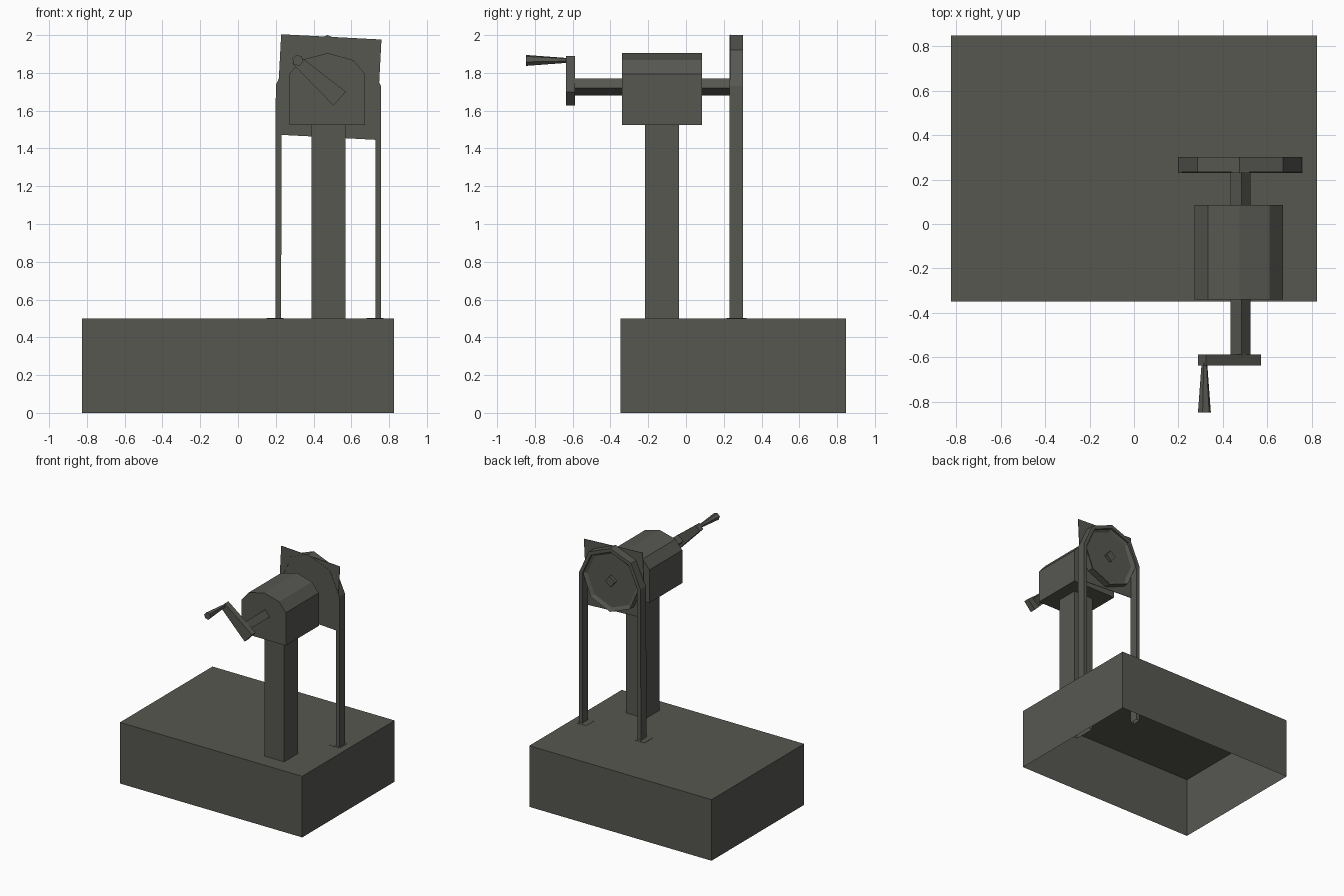
import bpy, bmesh, math
from mathutils import Matrix, Vector

if "Cube" in bpy.data.objects:
    bpy.data.objects.remove(bpy.data.objects["Cube"])

mat = bpy.data.materials.new("dark_grey")
mat.diffuse_color = (0.095, 0.095, 0.083, 1)
mat.use_nodes = True
mat.node_tree.nodes["Principled BSDF"].inputs["Base Color"].default_value = mat.diffuse_color


def finish(name, bm):
    bmesh.ops.recalc_face_normals(bm, faces=bm.faces[:])
    me = bpy.data.meshes.new(name)
    bm.to_mesh(me)
    bm.free()
    me.materials.append(mat)
    ob = bpy.data.objects.new(name, me)
    bpy.context.collection.objects.link(ob)
    return ob


def prism(name, profile, y0, y1, lip=None):
    """Extrude an x-z outline from y0 to y1; lip = (width, depth) recesses the back face."""
    bm = bmesh.new()
    a = [bm.verts.new((x, y0, z)) for x, z in profile]
    b = [bm.verts.new((x, y1, z)) for x, z in profile]
    n = len(profile)
    bm.faces.new(a)
    back = bm.faces.new(b[::-1])
    for i in range(n):
        j = (i + 1) % n
        bm.faces.new((a[j], a[i], b[i], b[j]))
    bm.normal_update()
    if lip:
        bmesh.ops.recalc_face_normals(bm, faces=bm.faces[:])
        bmesh.ops.inset_region(bm, faces=[back], thickness=lip[0])
        bmesh.ops.translate(bm, verts=back.verts[:], vec=(0, -lip[1], 0))
    return finish(name, bm)


def box(name, x0, x1, y0, y1, z0, z1, open_bottom=False):
    bm = bmesh.new()
    m = Matrix.Translation(((x0 + x1) / 2, (y0 + y1) / 2, (z0 + z1) / 2))
    bmesh.ops.create_cube(bm, size=1, matrix=m @ Matrix.Diagonal((x1 - x0, y1 - y0, z1 - z0, 1)))
    ob_bottom = [f for f in bm.faces if f.calc_center_median().z < z0 + 1e-4]
    if open_bottom:
        bmesh.ops.delete(bm, geom=ob_bottom, context='FACES')
    return finish(name, bm)


def ring(r, n, start):
    return [(CX + r * math.cos(math.radians(start) + i * math.tau / n),
             CZ + r * math.sin(math.radians(start) + i * math.tau / n)) for i in range(n)]


CX, CZ = 0.48, 1.725  # axle centre

# base box, hollow and open below, with flush plates where the belt enters
box("base", -0.825, 0.825, -0.348, 0.848, 0, 0.5, open_bottom=True)
for side, x in (("left", 0.197), ("right", 0.724)):
    box(side + "_belt_slot", x - 0.045, x + 0.045, 0.215, 0.32, 0.499, 0.502)

# post and rounded housing
box("post", 0.39, 0.57, -0.217, -0.036, 0.36, 1.53, open_bottom=True)
prism("housing", [(0.272, 1.525), (0.672, 1.525), (0.672, 1.795), (0.61, 1.868),
                  (0.475, 1.905), (0.333, 1.868), (0.272, 1.795)], -0.34, 0.085)

# axle
prism("axle", ring(0.045, 4, 84), -0.6, 0.298)

# square backing plate and eight-sided wheel with a raised rim
prism("backing_plate", ring(0.376, 4, 42), 0.232, 0.236)
prism("wheel", ring(0.252, 8, 1), 0.236, 0.29, lip=(0.03, 0.018))

# belt over the wheel
outer = [(0.197, 0.36), (0.2, 1.735), (0.287, 1.928), (0.474, 2.0),
         (0.67, 1.92), (0.757, 1.73), (0.758, 0.36)]
inner = [(0.228, 0.36)] + [(CX + (x - CX) * 0.89, CZ + (z - CZ) * 0.89) for x, z in outer[1:-1]] + [(0.728, 0.36)]
bm = bmesh.new()
rows = [[bm.verts.new((x, y, z)) for x, z in p]
        for p, y in ((outer, 0.23), (outer, 0.302), (inner, 0.302), (inner, 0.23))]
for i in range(len(outer) - 1):
    for k in range(4):
        r, s = rows[k], rows[(k + 1) % 4]
        bm.faces.new((r[i], r[i + 1], s[i + 1], s[i]))
finish("belt", bm)

# crank arm and flared handle
prism("crank_arm", [(0.288, 1.85), (0.325, 1.89), (0.572, 1.70), (0.505, 1.627)], -0.636, -0.588)
bm = bmesh.new()
bmesh.ops.create_cone(bm, cap_ends=True, segments=6, radius1=0.013, radius2=0.03, depth=0.222,
                      matrix=Matrix.Translation((0.317, -0.737, 1.866))
                      @ Matrix.Rotation(math.pi / 2, 4, 'X') @ Matrix.Rotation(math.radians(15), 4, 'Z'))
finish("crank_handle", bm)
